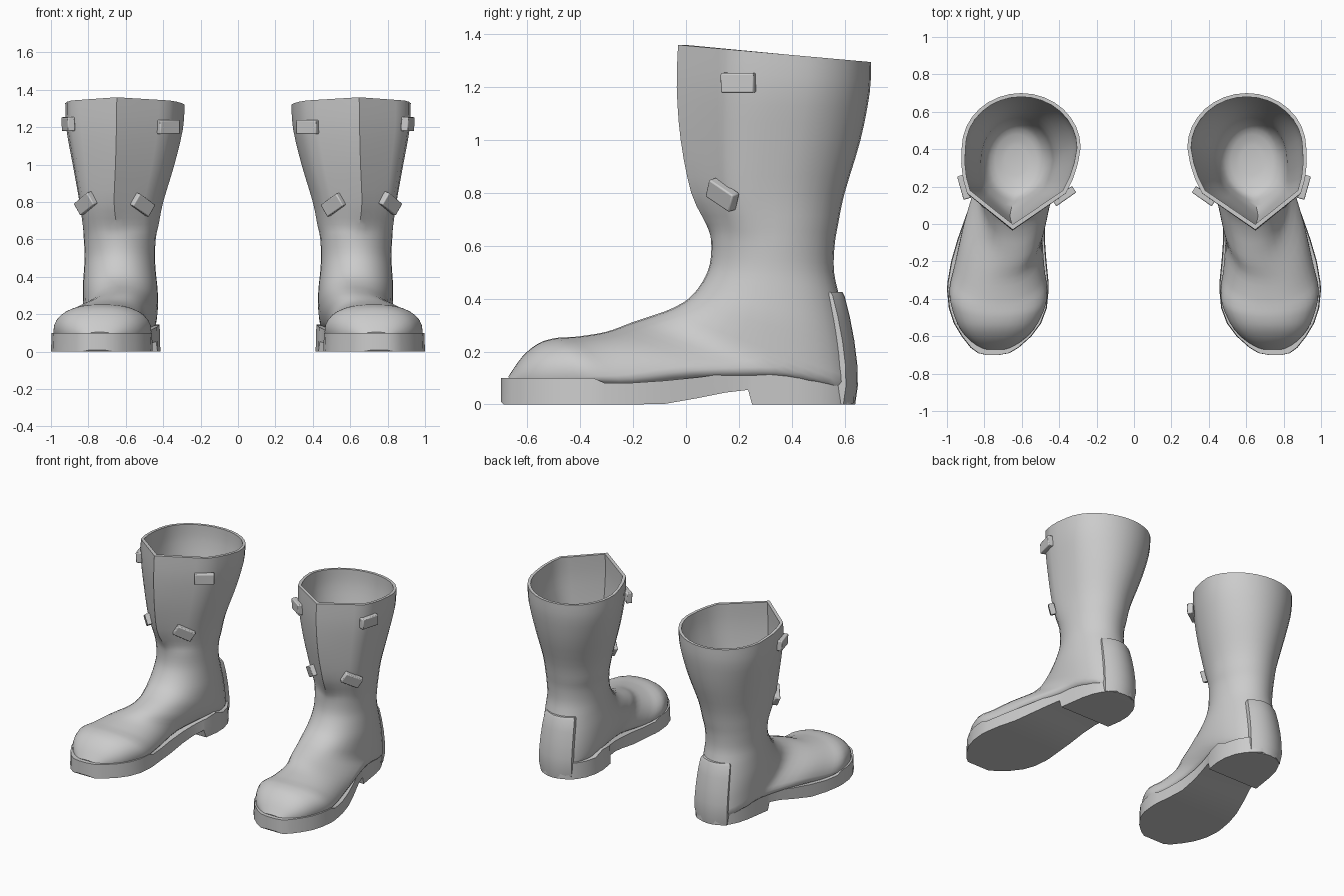
import bpy, bmesh, math
from mathutils import Vector, Matrix
from mathutils.bvhtree import BVHTree

if "Cube" in bpy.data.objects:
    bpy.data.objects.remove(bpy.data.objects["Cube"])

N = 32


def finish(name, bm, angle=38, bevel=0):
    """Turn a bmesh into a smooth object mirrored to the other foot."""
    bmesh.ops.recalc_face_normals(bm, faces=bm.faces[:])
    me = bpy.data.meshes.new(name)
    bm.to_mesh(me)
    bm.free()
    ob = bpy.data.objects.new(name, me)
    bpy.context.collection.objects.link(ob)
    bpy.ops.object.select_all(action='DESELECT')
    ob.select_set(True)
    bpy.context.view_layer.objects.active = ob
    bpy.ops.object.shade_smooth_by_angle(angle=math.radians(angle))
    if bevel:
        b = ob.modifiers.new("bevel", 'BEVEL')
        b.width, b.segments = bevel, 2
    ob.modifiers.new("mirror", 'MIRROR')
    return ob


def loft(rings):
    """Skin closed rings of points and cap both ends."""
    bm = bmesh.new()
    rows = [[bm.verts.new(p) for p in r] for r in rings]
    n = len(rows[0])
    for a, b in zip(rows, rows[1:]):
        for i in range(n):
            j = (i + 1) % n
            bm.faces.new((a[i], a[j], b[j], b[i]))
    bm.faces.new(rows[0])
    bm.faces.new(rows[-1])
    return bm


def spline(keys, steps=3):
    """Catmull-Rom interpolation of parameter tuples."""
    out = []
    for i in range(len(keys) - 1):
        p0, p1, p2 = keys[max(i - 1, 0)], keys[i], keys[i + 1]
        p3 = keys[min(i + 2, len(keys) - 1)]
        for s in range(steps):
            t = s / steps
            out.append(tuple(0.5 * (2*b + (c - a)*t + (2*a - 5*b + 4*c - d)*t*t
                                    + (3*b - a - 3*c + d)*t**3)
                             for a, b, c, d in zip(p0, p1, p2, p3)))
    return out + [keys[-1]]


def section(fy, fz, by, bz, m, cx, w, sharp, e):
    """Ring between a front and a back point; sharp gives the pointed front."""
    f, b = Vector((cx, fy, fz)), Vector((cx, by, bz))
    mid = b.lerp(f, m)
    lim = math.radians(56.25)
    pts = []
    for i in range(N):
        t = 2 * math.pi * i / N
        t = t if t <= math.pi else t - 2 * math.pi
        c, s = math.cos(t), math.sin(t)
        u = math.copysign(abs(c) ** (2 / e), c)
        v = math.copysign(abs(s) ** (2 / e), s)
        if abs(t) < lim:
            k = abs(t) / lim
            pu = 1 + (math.cos(lim) - 1) * k
            pv = math.copysign(math.sin(lim) * k, s)
            u, v = u + (pu - u) * sharp, v + (pv - v) * sharp
        p = mid + ((f - mid) * u if u > 0 else (b - mid) * -u)
        p.x += v * w + 0.045 * sharp * max(u, 0)
        pts.append(p)
    return pts


# Boot upper: front y,z, back y,z, widest fraction, centre x, half width, point, squareness
shaft = [(-.03, 1.36, .70, 1.295, .4, .603, .318, 1, 2),
         (-.035, 1.2, .695, 1.18, .4, .605, .31, 1, 2),
         (-.02, 1.0, .66, 1.0, .42, .61, .27, 1, 2),
         (.02, .8, .60, .8, .45, .622, .222, .9, 2),
         (.077, .68, .575, .68, .48, .627, .203, .5, 2),
         (.095, .62, .562, .6, .5, .632, .193, .1, 2)]
foot = [(.09, .53, .56, .5, .5, .632, .188, 0, 2),
        (.06, .46, .582, .4, .5, .632, .192, 0, 2.1),
        (.01, .40, .61, .27, .5, .63, .2, 0, 2.2),
        (-.06, .36, .63, .13, .48, .628, .2, 0, 2.3),
        (-.13, .335, .62, .05, .45, .632, .196, 0, 2.3),
        (-.21, .308, .40, .08, .35, .65, .195, 0, 2.3),
        (-.3, .275, .1, .08, .32, .70, .212, 0, 2.3),
        (-.4, .258, -.15, .05, .3, .72, .24, 0, 2.3),
        (-.45, .254, -.29, .05, .28, .725, .26, 0, 2.3),
        (-.5, .25, -.38, .05, .26, .725, .257, 0, 2.3),
        (-.56, .23, -.52, .05, .28, .73, .215, 0, 2.3),
        (-.62, .18, -.6, .05, .3, .735, .158, 0, 2.3),
        (-.672, .105, -.645, .05, .4, .74, .09, 0, 2.2)]
# Lining: the shaft inset, then a rounded floor
lining = [(k[0] + .028, k[1], k[2] - .02, k[3], k[4], k[5], k[6] - .02, *k[7:])
          for k in shaft[:5]]
lining += [(.16, .6, .51, .6, .5, .63, .14, .1, 2),
           (.26, .57, .42, .57, .5, .63, .06, 0, 2)]
keys = spline(lining)[::-1] + spline(shaft + foot)
bm = loft([section(*k) for k in keys])
bmesh.ops.recalc_face_normals(bm, faces=bm.faces[:])
tree = BVHTree.FromBMesh(bm)
finish("boot_upper", bm)

# Sole with arch and heel: y, centre x, half width, top z, bottom z
sole = [(-.70, .755, .035, .1, .01), (-.69, .75, .085, .1, 0),
        (-.66, .745, .13, .1, 0), (-.6, .735, .187, .1, 0),
        (-.53, .73, .234, .1, 0), (-.45, .728, .262, .1, 0),
        (-.35, .728, .272, .1, 0), (-.31, .727, .27, .082, 0),
        (-.2, .723, .255, .082, 0), (-.08, .71, .233, .09, .002),
        (.05, .685, .212, .103, .025), (.15, .658, .2, .117, .045),
        (.235, .635, .197, .128, .055), (.25, .63, .2, .13, 0),
        (.35, .615, .2, .145, 0), (.43, .61, .193, .115, 0),
        (.51, .61, .172, .115, 0), (.57, .613, .14, .115, 0),
        (.61, .617, .105, .115, 0), (.635, .62, .06, .115, .005)]
finish("sole", loft([[(c - w, y, b), (c + w, y, b), (c + w - .004, y, t), (c - w + .004, y, t)]
                     for y, c, w, t, b in sole]))

# Raised counter panel on the back of the heel
counter = []
for z, y, w in [(.425, .592, .11), (.41, .6, .118), (.33, .62, .124), (.24, .637, .128),
                (.15, .648, .13), (.07, .65, .13), (0, .64, .12)]:
    ring = [(.622 + w * i / 4, y - .045 * (abs(i) / 4) ** 2, z) for i in range(-4, 5)]
    ring += [(.622 + w * .9, y - .11, z), (.622 - w * .9, y - .11, z)]
    counter.append(ring)
finish("heel_counter", loft(counter))

# Small buckles snapped to the shaft: position near surface, size, tilt
for name, spot, tilt in [("upper_outer_buckle", (.90, .20, 1.217), 0),
                         ("upper_inner_buckle", (.36, .13, 1.2), 0),
                         ("lower_outer_buckle", (.82, .13, .79), -.5),
                         ("lower_inner_buckle", (.50, .10, .782), .5)]:
    loc, n, _, _ = tree.find_nearest(Vector(spot))
    side = Vector((0, 0, 1)).cross(n).normalized()
    up = n.cross(side)
    frame = Matrix((side, up, n)).transposed().to_4x4()
    m = (Matrix.Translation(loc + n * .008) @ frame @ Matrix.Rotation(tilt, 4, 'Z')
         @ Matrix.Diagonal((.13, .075, .04, 1)))
    bm = bmesh.new()
    bmesh.ops.create_cube(bm, size=1, matrix=m)
    finish(name, bm, bevel=.006)
